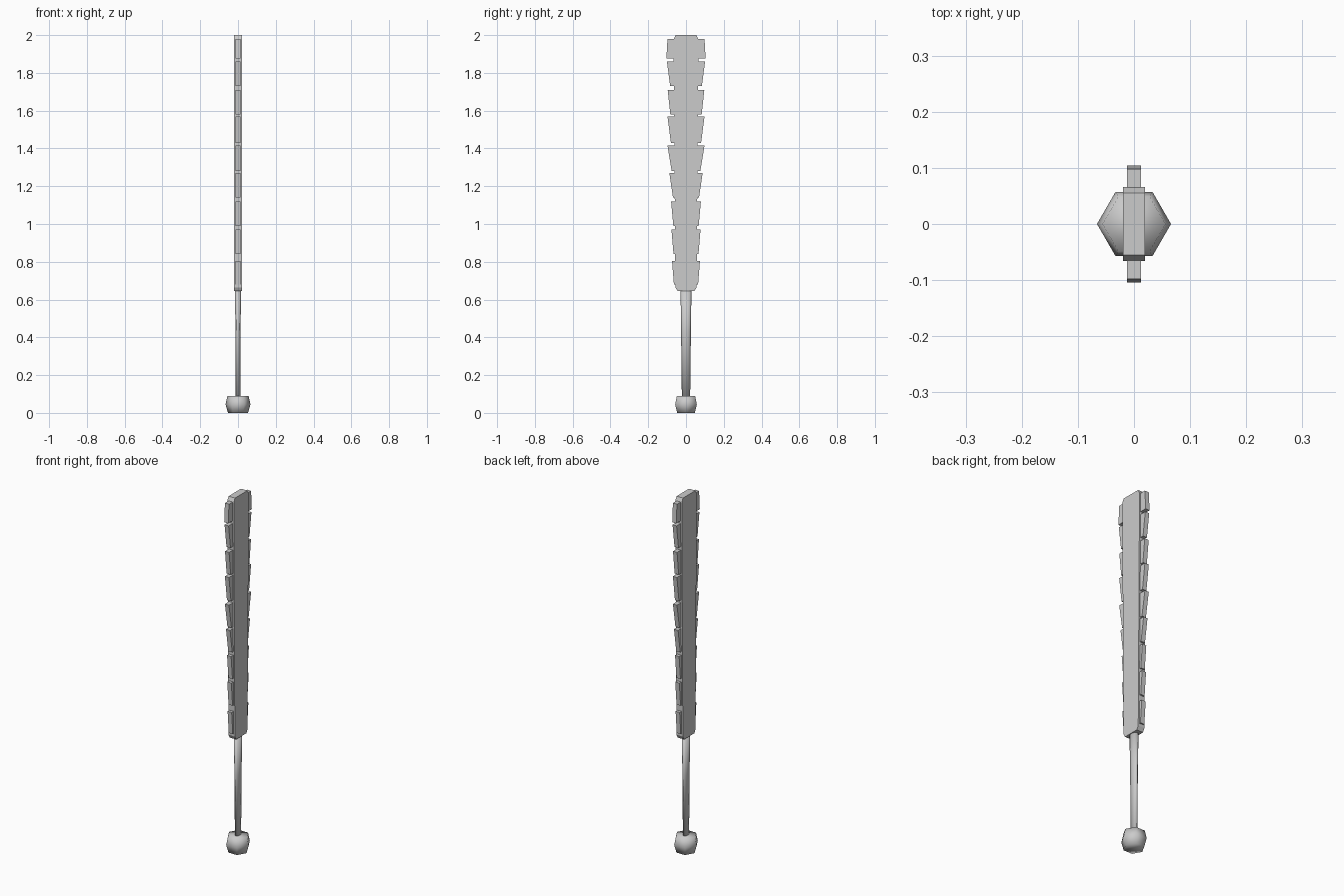
import bpy, bmesh, math

if "Cube" in bpy.data.objects:
    bpy.data.objects.remove(bpy.data.objects["Cube"])


def finish(name, bm, smooth=False):
    bmesh.ops.recalc_face_normals(bm, faces=bm.faces)
    me = bpy.data.meshes.new(name)
    bm.to_mesh(me)
    bm.free()
    ob = bpy.data.objects.new(name, me)
    bpy.context.collection.objects.link(ob)
    if smooth:
        for p in me.polygons:
            p.use_smooth = True
    return ob


def slab(name, outline, half):
    """Extrude a (y, z) outline symmetrically along x."""
    bm = bmesh.new()
    f = bm.faces.new([bm.verts.new((-half, y, z)) for y, z in outline])
    ext = bmesh.ops.extrude_face_region(bm, geom=[f])["geom"]
    verts = [v for v in ext if isinstance(v, bmesh.types.BMVert)]
    bmesh.ops.translate(bm, verts=verts, vec=(2 * half, 0, 0))
    return finish(name, bm)


def loft(name, rings, sides, smooth=True):
    """Stack elliptical rings (z, rx, ry) and cap both ends."""
    bm = bmesh.new()
    loops = []
    for z, rx, ry in rings:
        loops.append([bm.verts.new((rx * math.cos(2 * math.pi * i / sides),
                                    ry * math.sin(2 * math.pi * i / sides), z))
                      for i in range(sides)])
    for a, b in zip(loops, loops[1:]):
        for i in range(sides):
            j = (i + 1) % sides
            bm.faces.new((a[i], a[j], b[j], b[i]))
    bm.faces.new(loops[0][::-1])
    bm.faces.new(loops[-1])
    return finish(name, bm, smooth)


# Six-sided pommel
loft("pommel", [(0.0, 0.053, 0.054), (0.045, 0.066, 0.066), (0.09, 0.056, 0.056)], 6)

# Slim oval grip
loft("grip", [(0.08, 0.012, 0.022), (0.43, 0.013, 0.026), (0.66, 0.017, 0.029)], 8)

# Flat wooden core with chamfered ends
half_outline = [(0.045, 0.645), (0.056, 0.665), (0.066, 1.978), (0.055, 2.0)]
slab("core_board", half_outline + [(-y, z) for y, z in reversed(half_outline)], 0.02)

# Edge blades: bottom z, top z, bottom y, top y
blades = [
    (0.68, 0.805, 0.064, 0.074), (0.84, 0.97, 0.066, 0.077),
    (0.99, 1.12, 0.067, 0.079), (1.14, 1.27, 0.069, 0.088),
    (1.28, 1.415, 0.076, 0.098), (1.43, 1.57, 0.080, 0.098),
    (1.58, 1.71, 0.083, 0.097), (1.73, 1.86, 0.084, 0.101),
    (1.875, 1.98, 0.104, 0.098),
]
for k, (z0, z1, y0, y1) in enumerate(blades, 1):
    for s, side in ((1, "back"), (-1, "front")):
        slab(f"{side}_blade_{k}",
             [(s * 0.05, z0), (s * y0, z0), (s * y1, z1), (s * 0.05, z1)], 0.0125)
